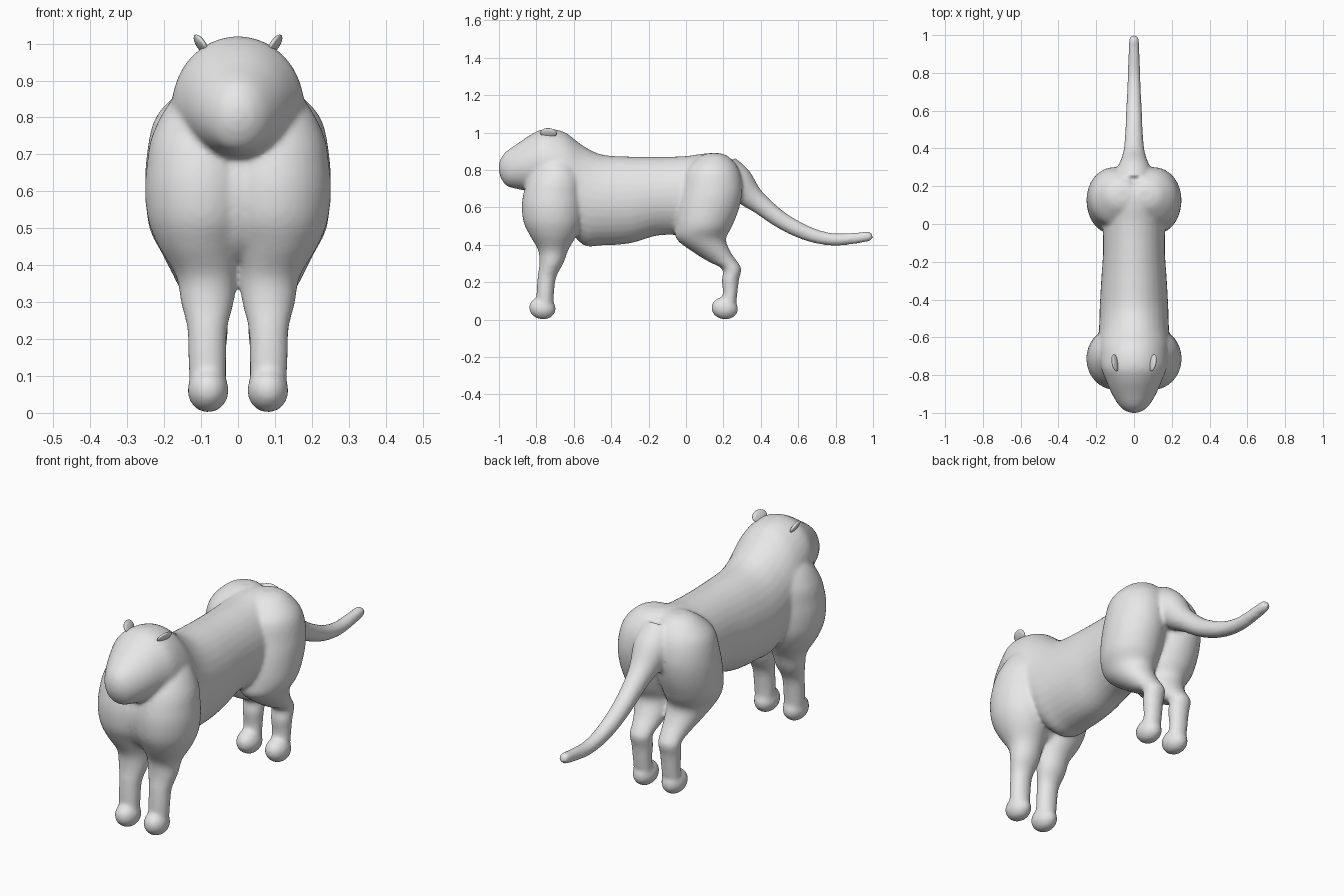
import bpy
import bmesh
from math import cos, sin, pi
from mathutils import Vector, Matrix

if "Cube" in bpy.data.objects:
    bpy.data.objects.remove(bpy.data.objects["Cube"])

SIDES = 32
STEPS = 5

grey = bpy.data.materials.new("plain grey")
grey.use_nodes = True
grey.diffuse_color = (0.8, 0.8, 0.8, 1)
bsdf = next(n for n in grey.node_tree.nodes if n.type == "BSDF_PRINCIPLED")
bsdf.inputs["Base Color"].default_value = grey.diffuse_color


def smooth_rows(rows):
    """Catmull-Rom interpolation through rows of numbers."""
    pts = [Vector(r) for r in rows]
    pts = [pts[0]] + pts + [pts[-1]]
    out = []
    for a, b, c, d in zip(pts, pts[1:], pts[2:], pts[3:]):
        for i in range(STEPS):
            t = i / STEPS
            out.append((b * 2 + (c - a) * t + (a * 2 - b * 5 + c * 4 - d) * t**2
                        + (b * 3 - a - c * 3 + d) * t**3) / 2)
    return out + [pts[-1]]


def loft(bm, rings):
    """Skin a list of (centre, x radius, second axis vector) ellipses."""
    loops = []
    for centre, rx, axis in rings:
        angles = [2 * pi * i / SIDES for i in range(SIDES)]
        loops.append([bm.verts.new(centre + Vector((rx * cos(a), 0, 0)) + axis * sin(a))
                      for a in angles])
    faces = [bm.faces.new(loops[0]), bm.faces.new(loops[-1])]
    for low, high in zip(loops, loops[1:]):
        for i in range(SIDES):
            j = (i + 1) % SIDES
            faces.append(bm.faces.new((low[i], low[j], high[j], high[i])))
    bmesh.ops.recalc_face_normals(bm, faces=faces)


def ellipsoid(bm, centre, radii, turn=Matrix()):
    matrix = Matrix.Translation(centre) @ turn @ Matrix.Diagonal((*radii, 1))
    bmesh.ops.create_uvsphere(bm, u_segments=32, v_segments=20, radius=1, matrix=matrix)


def make_object(name, bm):
    mesh = bpy.data.meshes.new(name)
    bm.to_mesh(mesh)
    bm.free()
    mesh.materials.append(grey)
    mesh.shade_smooth()
    obj = bpy.data.objects.new(name, mesh)
    bpy.context.collection.objects.link(obj)
    return obj


# Head, neck and trunk from nose to rump: y, z, x radius, z radius
trunk = [
    (-1.0, .81, .015, .02), (-.99, .81, .045, .052), (-.96, .808, .08, .092),
    (-.9, .82, .117, .122), (-.82, .838, .152, .157), (-.75, .835, .177, .185),
    (-.65, .76, .187, .243), (-.55, .665, .185, .265), (-.45, .64, .182, .243),
    (-.3, .64, .174, .232), (-.15, .66, .164, .21), (0, .665, .165, .21),
    (.12, .69, .16, .2), (.2, .7, .13, .17), (.25, .7, .06, .08),
]

# Legs from top to ankle: z, x, y, x radius, y radius
front_leg = [
    (.88, .07, -.69, .05, .05), (.84, .085, -.69, .1, .1), (.75, .095, -.7, .138, .145),
    (.67, .1, -.71, .147, .16), (.6, .1, -.713, .152, .165), (.52, .1, -.712, .143, .156),
    (.45, .1, -.71, .115, .125), (.37, .085, -.71, .083, .08),
    (.3, .083, -.72, .072, .064), (.23, .083, -.743, .055, .05),
    (.15, .083, -.752, .052, .047), (.06, .081, -.755, .05, .045),
]
hind_leg = [
    (.89, .06, .15, .04, .03), (.87, .07, .15, .085, .08), (.8, .09, .14, .133, .143),
    (.7, .105, .138, .142, .163), (.6, .108, .12, .143, .166), (.5, .105, .095, .135, .152),
    (.43, .095, .082, .11, .132), (.36, .085, .14, .085, .1), (.31, .08, .198, .065, .077),
    (.27, .08, .245, .056, .051), (.21, .08, .237, .052, .046),
    (.14, .08, .236, .047, .039), (.06, .08, .225, .047, .04),
]

# Tail: y, z, radius
tail = [
    (.2, .8, .09), (.27, .735, .092), (.34, .665, .068), (.4, .615, .054),
    (.5, .538, .046), (.6, .482, .042), (.7, .444, .037), (.8, .428, .033),
    (.9, .435, .03), (.97, .445, .027), (.99, .447, .021), (1.0, .448, .008),
]

bm = bmesh.new()
loft(bm, [(Vector((0, y, z)), rx, Vector((0, 0, rz)))
          for y, z, rx, rz in smooth_rows(trunk)])

for side in (-1, 1):
    for leg in (front_leg, hind_leg):
        loft(bm, [(Vector((side * x, y, z)), rx, Vector((0, ry, 0)))
                  for z, x, y, rx, ry in smooth_rows(leg)])
    # Paws
    for y in (-.768, .207):
        tilt = Matrix.Rotation(-.15, 4, "X")
        ellipsoid(bm, (side * .081, y, .061), (.056, .072, .06), tilt)

# Breast between the shoulders
ellipsoid(bm, (0, -.71, .6), (.12, .147, .2))

rows = smooth_rows(tail)
rings = []
for i, (y, z, r) in enumerate(rows):
    before, after = rows[max(i - 1, 0)], rows[min(i + 1, len(rows) - 1)]
    normal = Vector((0, before.y - after.y, after.x - before.x)).normalized()
    rings.append((Vector((0, y, z)), r, normal * r))
loft(bm, rings)

# Fuse all volumes into one soft skin
body = make_object("body", bm)
remesh = body.modifiers.new("fuse", "REMESH")
remesh.mode = "VOXEL"
remesh.voxel_size = .01
remesh.use_smooth_shade = True
soften = body.modifiers.new("soften", "SMOOTH")
soften.factor = .5
soften.iterations = 8

# Small flat ears, leaning outwards
for side, name in ((1, "left_ear"), (-1, "right_ear")):
    bm = bmesh.new()
    turn = Matrix.Rotation(side * -.2, 4, "Z") @ Matrix.Rotation(side * .55, 4, "Y")
    ellipsoid(bm, (side * .1, -.735, .998), (.011, .045, .03), turn)
    make_object(name, bm)
